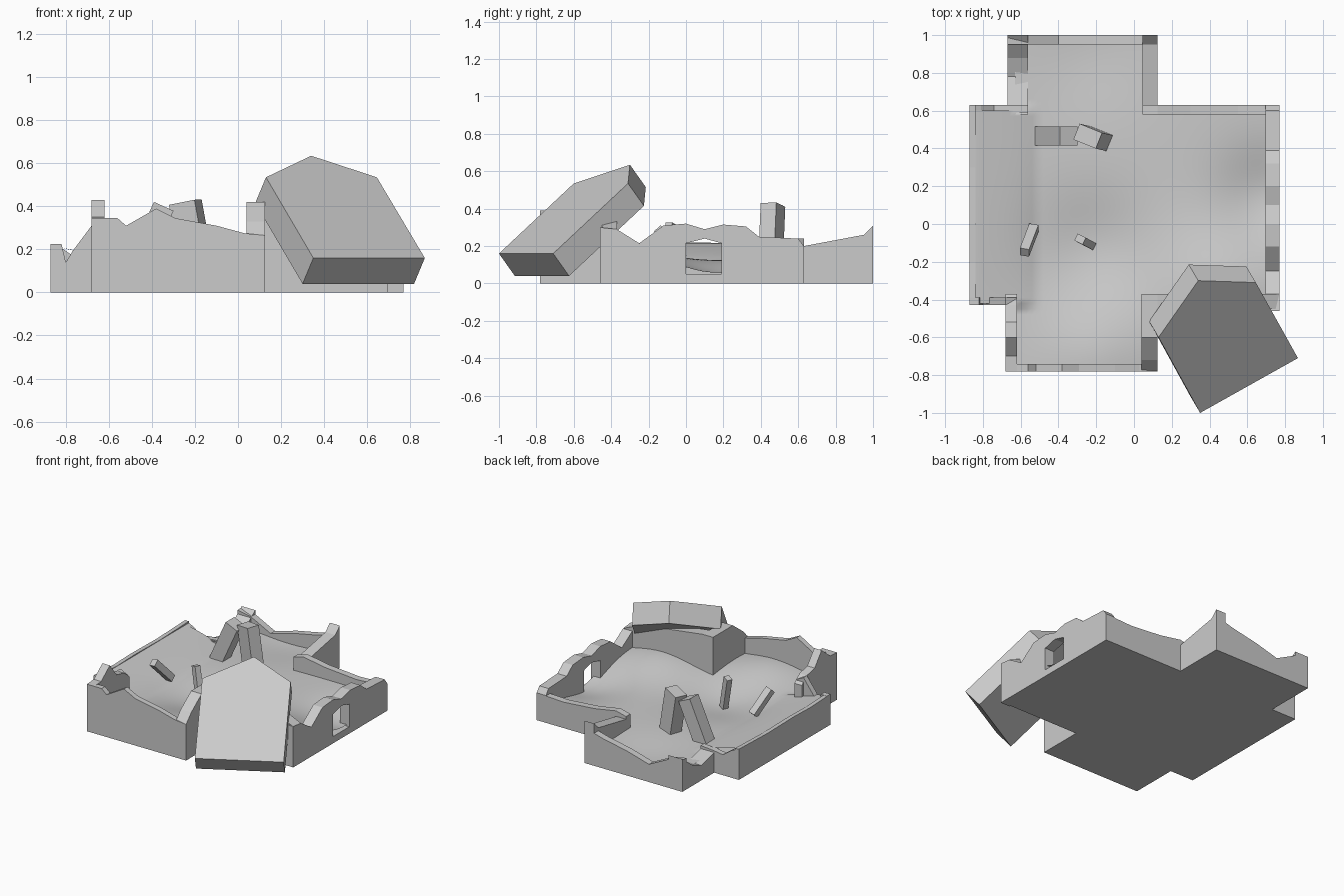
import bpy, bmesh, math
from mathutils import Vector

if "Cube" in bpy.data.objects:
    bpy.data.objects.remove(bpy.data.objects["Cube"])


def make(name, bm):
    bmesh.ops.recalc_face_normals(bm, faces=bm.faces[:])
    me = bpy.data.meshes.new(name)
    bm.to_mesh(me)
    bm.free()
    ob = bpy.data.objects.new(name, me)
    bpy.context.collection.objects.link(ob)
    return ob


def prism(name, pts, offset):
    """Polygon extruded along an offset vector."""
    bm = bmesh.new()
    face = bm.faces.new([bm.verts.new(p) for p in pts])
    new = bmesh.ops.extrude_face_region(bm, geom=[face], use_keep_orig=True)
    verts = [g for g in new["geom"] if isinstance(g, bmesh.types.BMVert)]
    bmesh.ops.translate(bm, verts=verts, vec=Vector(offset))
    return make(name, bm)


def wall_x(name, y, thick, top):
    """Wall running along x with a broken top line of (x, z)."""
    line = [(top[0][0], 0)] + top + [(top[-1][0], 0)]
    return prism(name, [(x, y, z) for x, z in line], (0, thick, 0))


def wall_y(name, x, thick, top):
    """Wall running along y with a broken top line of (y, z)."""
    line = [(top[0][0], 0)] + top + [(top[-1][0], 0)]
    return prism(name, [(x, y, z) for y, z in line], (thick, 0, 0))


def beam(name, a, b, w, d, side):
    """Square timber from a to b, w wide along side, d deep."""
    a, b = Vector(a), Vector(b)
    axis = (b - a).normalized()
    u = Vector(side)
    u = (u - axis * u.dot(axis)).normalized()
    v = axis.cross(u)
    corners = [a + u * w / 2 * i + v * d / 2 * j
               for i, j in ((-1, -1), (1, -1), (1, 1), (-1, 1))]
    return prism(name, corners, b - a)


# foundation in a cross plan
plan = [(-.67, 1), (.125, 1), (.125, .63), (.77, .63), (.77, -.45), (.125, -.45),
        (.125, -.78), (-.67, -.78), (-.67, -.43), (-.87, -.43), (-.87, .63), (-.67, .63)]
prism("foundation", [(x, y, 0) for x, y in plan], (0, 0, .012))

# back wing walls
wall_x("back_wall", 1, -.05, [(-.67, .23), (-.56, .21), (-.4, .13), (-.22, .18),
                              (-.02, .22), (.05, .24), (.125, .26)])
wall_y("back_wing_right_wall", .125, -.08, [(.58, .19), (.63, .20), (.95, .26), (1, .31)])
wall_y("back_wing_left_wall", -.67, .11, [(.58, .16), (.7, .13), (.78, .11),
                                          (.88, .15), (1, .24)])

# front wing walls
wall_x("front_wall", -.78, .04, [(-.67, .345), (-.56, .345), (-.52, .31), (-.38, .39),
                                 (-.29, .345), (-.1, .31), (.03, .275), (.125, .265)])
wall_y("front_wing_right_wall", .125, -.085, [(-.78, .265), (-.72, .33), (-.6, .42), (-.37, .42)])
wall_y("front_wing_left_wall", -.68, .06, [(-.78, .345), (-.7, .35), (-.6, .43), (-.52, .33),
                                           (-.43, .31), (-.37, .26)])

# right wing walls
right_wall = wall_y("right_wall", .77, -.075, [
    (-.46, .30), (-.37, .29), (-.25, .215), (-.12, .31), (0, .32), (.1, .29), (.2, .315),
    (.32, .305), (.39, .25), (.6, .24), (.63, .2)])
wall_x("right_wing_back_wall", .63, -.05, [(.045, .22), (.125, .24), (.3, .21), (.55, .19), (.77, .2)])
wall_x("right_wing_front_wall", -.45, .08, [(.045, .42), (.125, .42), (.5, .37), (.68, .33), (.77, .29)])

# left wing walls
wall_y("left_wall", -.87, .03, [(-.43, .225), (-.2, .215), (0, .22), (.3, .215), (.63, .225)])
wall_x("left_wing_front_wall", -.43, .04, [(-.87, .225), (-.82, .225), (-.8, .14), (-.77, .19),
                                           (-.68, .31), (-.62, .28)])
wall_x("left_wing_back_wall", .63, -.04, [(-.87, .225), (-.81, .2), (-.74, .15), (-.67, .16), (-.56, .17)])

# window opening with a pointed head
cutter = prism("window_cutter", [(.6, 0, .05), (.6, .19, .05), (.6, .19, .215),
                                 (.6, .1, .24), (.6, 0, .215)], (.3, 0, 0))
cutter.hide_render = True
mod = right_wall.modifiers.new("window", "BOOLEAN")
mod.operation = "DIFFERENCE"
mod.solver = "EXACT"
mod.object = cutter
bpy.context.view_layer.objects.active = right_wall
bpy.ops.object.modifier_apply(modifier="window")
bpy.data.objects.remove(cutter)


# rubble floor filling the rooms
def bump(x, y, cx, cy, r, h):
    return h * math.exp(-((x - cx) ** 2 + (y - cy) ** 2) / (r * r))


def height(x, y):
    z = .125
    z += bump(x, y, .45, -.38, .33, .08)
    z += bump(x, y, .7, .15, .25, -.07)
    z += bump(x, y, -.22, -.12, .28, -.05)
    z += bump(x, y, -.25, .9, .3, -.03)
    z += bump(x, y, -.2, -.7, .3, .06)
    # the left wing slopes up to its outer wall
    if x < -.52 and -.44 < y < .62:
        z += .09 * min(1, (-.52 - x) / .33) ** .8
    return z


bm = bmesh.new()
step, grid = .03, {}


def inside(x, y):
    return (-.63 < x < .09 and -.76 < y < .98) or (-.86 < x < .74 and -.42 < y < .61)


def vert(i, j):
    if (i, j) not in grid:
        x, y = -.9 + i * step, -.9 + j * step
        grid[i, j] = bm.verts.new((max(x, -.86), y, height(x, y)))
    return grid[i, j]


for i in range(60):
    for j in range(66):
        if inside(-.9 + (i + .5) * step, -.9 + (j + .5) * step):
            bm.faces.new([vert(i, j), vert(i + 1, j), vert(i + 1, j + 1), vert(i, j + 1)])
for f in bm.faces:
    f.smooth = True
make("rubble_floor", bm)

# fallen roof gable slab
prism("fallen_gable", [(.35, -1, .16), (.868, -.71, .16), (.645, -.31, .535),
                       (.34, -.3, .635), (.13, -.6, .535)], (-.05, .085, -.12))

# broken timbers
beam("upright_post", (-.18, .45, .06), (-.245, .465, .42), .13, .09, (1, -.4, 0))
beam("leaning_post", (-.49, .465, .08), (-.345, .465, .40), .1, .1, (1, 0, 0))
beam("fallen_timber", (-.53, -.02, .14), (-.58, -.15, .29), .05, .05, (1, 0, 0))
beam("small_timber", (-.23, -.11, .08), (-.285, -.08, .32), .05, .04, (1, -.5, 0))
